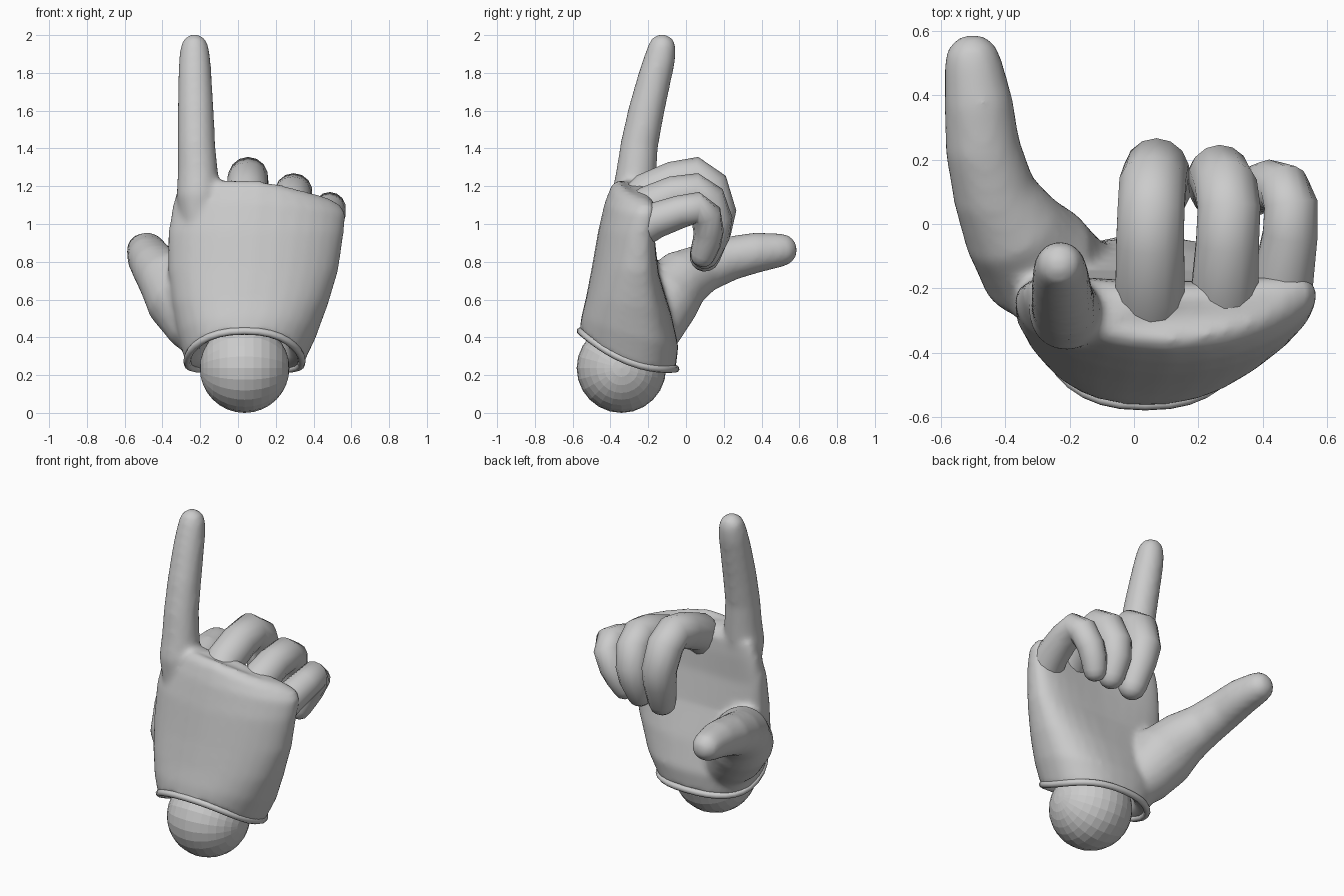
import bpy, bmesh
from math import sin, cos, pi, copysign, sqrt
from mathutils import Vector

if "Cube" in bpy.data.objects:
    bpy.data.objects.remove(bpy.data.objects["Cube"])


def loft(name, rings):
    """Skin a list of closed rings and cap both ends."""
    bm = bmesh.new()
    vs = [[bm.verts.new(p) for p in r] for r in rings]
    n = len(vs[0])
    for a, b in zip(vs, vs[1:]):
        for i in range(n):
            j = (i + 1) % n
            bm.faces.new((a[i], a[j], b[j], b[i]))
    bm.faces.new(vs[0][::-1])
    bm.faces.new(vs[-1])
    bmesh.ops.recalc_face_normals(bm, faces=bm.faces)
    me = bpy.data.meshes.new(name)
    bm.to_mesh(me)
    bm.free()
    ob = bpy.data.objects.new(name, me)
    bpy.context.collection.objects.link(ob)
    return ob


def finger(name, path, sides=14):
    """Round tube along (x, y, z, radius) points with a domed tip."""
    pts = [Vector(p[:3]) for p in path]
    rad = [p[3] for p in path]
    tip = (pts[-1] - pts[-2]).normalized()
    end, r = pts[-1].copy(), rad[-1]
    for k in (0.5, 0.82, 0.97):
        pts.append(end + tip * r * k)
        rad.append(r * sqrt(1 - k * k))
    rings = []
    for i, (p, r) in enumerate(zip(pts, rad)):
        t = (pts[min(i + 1, len(pts) - 1)] - pts[max(i - 1, 0)]).normalized()
        x = Vector((1, 0, 0))
        x = (x - t * x.dot(t)).normalized()
        y = t.cross(x)
        rings.append([p + r * (cos(a) * x + sin(a) * y)
                      for a in (2 * pi * (k + 0.5) / sides for k in range(sides))])
    return loft(name, rings)


def section(z, x0, x1, y0, y1, arch=0, tilt=0, sag=0, drop=0, n=32):
    """Boxy oval across the hand; the edges arch towards the palm side."""
    ring = []
    for k in range(n):
        a = 2 * pi * k / n
        u = copysign(abs(cos(a)) ** 0.85, cos(a))
        v = copysign(abs(sin(a)) ** 0.85, sin(a))
        x = (x0 + x1) / 2 + u * (x1 - x0) / 2
        y = (y0 + y1) / 2 + v * (y1 - y0) / 2 + arch * u * u
        ring.append((x, y, z - tilt * v / 2 - sag * (1 - v * v)
                     - drop * max(0, x - 0.12)))
    return ring


# Palm with a hollow wrist opening
rim = section(0.325, -0.275, 0.345, -0.565, -0.055, 0, 0.2, 0.06)
palm = loft("palm", [
    section(0.5, -0.17, 0.24, -0.46, -0.15, 0, 0.15),
    section(0.36, -0.205, 0.275, -0.51, -0.115, 0, 0.2, 0.05),
    rim,
    section(0.43, -0.32, 0.415, -0.555, -0.04, 0.01, 0.15, 0.02),
    section(0.57, -0.35, 0.475, -0.53, -0.08, 0.03, 0.08),
    section(0.75, -0.37, 0.53, -0.50, -0.145, 0.065, 0.03),
    section(0.95, -0.37, 0.56, -0.465, -0.175, 0.08, 0.03),
    section(1.10, -0.345, 0.57, -0.43, -0.18, 0.09, 0.03, 0, 0.1),
    section(1.19, -0.32, 0.545, -0.395, -0.19, 0.09, 0.03, 0, 0.22),
    section(1.225, -0.27, 0.48, -0.355, -0.23, 0.07, 0.02, 0, 0.25),
])

# Thumb and straight index finger, blended into the palm
thumb = finger("thumb", [
    (-0.14, -0.2, 0.38, 0.14), (-0.215, -0.175, 0.47, 0.17),
    (-0.305, -0.11, 0.61, 0.19), (-0.38, -0.01, 0.715, 0.158),
    (-0.435, 0.10, 0.77, 0.13), (-0.47, 0.24, 0.82, 0.117),
    (-0.483, 0.38, 0.85, 0.107), (-0.5, 0.50, 0.862, 0.09)], 20)
index = finger("index_finger", [
    (-0.205, -0.29, 0.97, 0.09), (-0.21, -0.278, 1.15, 0.116),
    (-0.213, -0.262, 1.28, 0.107), (-0.22, -0.247, 1.42, 0.1),
    (-0.224, -0.21, 1.60, 0.096), (-0.228, -0.165, 1.78, 0.089),
    (-0.229, -0.14, 1.87, 0.084), (-0.23, -0.127, 1.93, 0.076)], 20)
parts = [palm, thumb, index]
with bpy.context.temp_override(active_object=palm, object=palm,
                               selected_editable_objects=parts,
                               selected_objects=parts):
    bpy.ops.object.join()
palm.name = "palm_thumb_and_index"
rm = palm.modifiers.new("fuse", 'REMESH')
rm.mode, rm.voxel_size, rm.use_smooth_shade = 'VOXEL', 0.018, True
sm = palm.modifiers.new("soften", 'SMOOTH')
sm.factor, sm.iterations = 0.5, 7

# Three curled fingers
fingers = {
    "middle_finger": [
        (0.05, -0.29, 1.07, 0.11), (0.05, -0.20, 1.165, 0.11),
        (0.05, -0.06, 1.225, 0.108), (0.053, 0.05, 1.25, 0.106),
        (0.058, 0.12, 1.20, 0.106), (0.07, 0.165, 1.06, 0.102),
        (0.08, 0.145, 0.97, 0.096), (0.095, 0.10, 0.83, 0.082)],
    "ring_finger": [
        (0.275, -0.27, 1.03, 0.11), (0.283, -0.19, 1.10, 0.106),
        (0.29, -0.06, 1.155, 0.10), (0.295, 0.05, 1.17, 0.10),
        (0.285, 0.11, 1.13, 0.10), (0.265, 0.15, 1.02, 0.097),
        (0.255, 0.14, 0.94, 0.092), (0.25, 0.10, 0.84, 0.078)],
    "little_finger": [
        (0.445, -0.25, 0.97, 0.10), (0.465, -0.16, 1.02, 0.095),
        (0.485, -0.03, 1.065, 0.087), (0.487, 0.06, 1.085, 0.085),
        (0.467, 0.105, 1.05, 0.084), (0.42, 0.12, 0.96, 0.08),
        (0.39, 0.11, 0.90, 0.076), (0.365, 0.09, 0.84, 0.068)],
}
bpy.ops.object.select_all(action='DESELECT')
for name, path in fingers.items():
    ob = finger(name, path)
    ob.select_set(True)
    bpy.context.view_layer.objects.active = ob
bpy.ops.object.shade_smooth_by_angle(angle=0.9)

# Rolled lip round the wrist opening
cu = bpy.data.curves.new("wrist_lip", 'CURVE')
cu.dimensions, cu.bevel_depth, cu.bevel_resolution = '3D', 0.02, 2
sp = cu.splines.new('POLY')
sp.points.add(len(rim) - 1)
for p, co in zip(sp.points, rim):
    p.co = (co[0] * 0.98, co[1] * 0.99, co[2] + 0.008, 1)
sp.use_cyclic_u = True
bpy.context.collection.objects.link(bpy.data.objects.new("wrist_lip", cu))

# Ball joint, poles along the side axis
bpy.ops.mesh.primitive_uv_sphere_add(segments=24, ring_count=16, radius=0.237,
                                     location=(0.035, -0.342, 0.237),
                                     rotation=(0, pi / 2, 0))
bpy.context.object.name = "wrist_ball"
